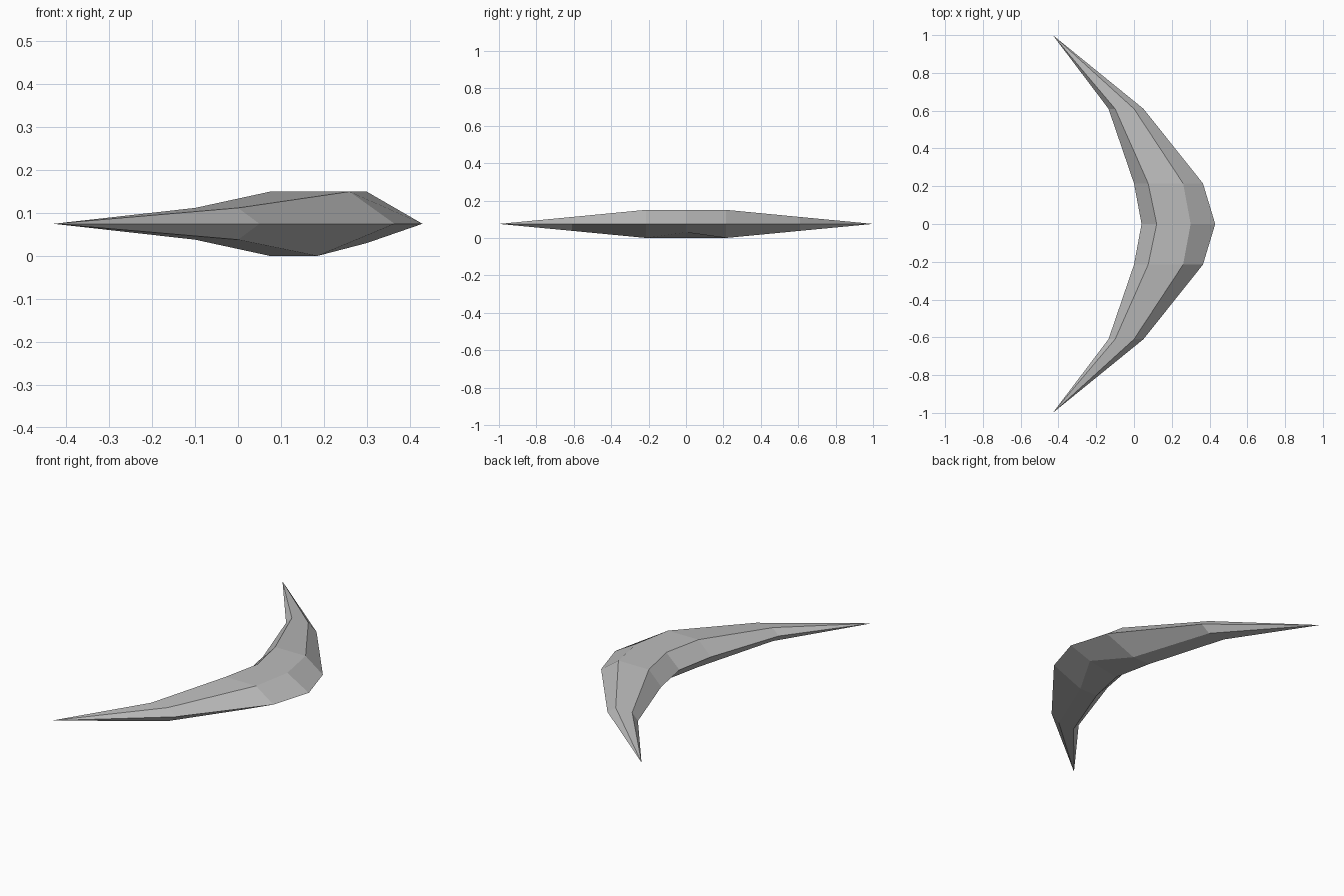
import bpy
import bmesh

cube = bpy.data.objects.get("Cube")
if cube:
    bpy.data.objects.remove(cube, do_unlink=True)

MID = 0.075  # height of the two sharp edges
TIP_X = -0.43

# Flat grey surface
grey = bpy.data.materials.new("plain grey")
grey.use_nodes = True
colour = (0.5, 0.5, 0.5, 1)
grey.diffuse_color = colour
grey.node_tree.nodes["Principled BSDF"].inputs["Base Color"].default_value = colour

# Sections from middle to end:
# y, inner edge, inner ridge, outer ridge, outer edge, half height, lower outer ridge (x, z)
sections = [
    (0.0, 0.04, 0.12, 0.30, 0.43, 0.075, (0.30, 0.03)),
    (0.215, 0.0, 0.075, 0.26, 0.365, 0.075, (0.185, 0.0)),
    (0.61, -0.135, -0.10, 0.0, 0.05, 0.037, (0.0, 0.038)),
]


def add_ring(bm, section, side):
    y, inner, ridge_in, ridge_out, outer, half, low = section
    outline = [(inner, MID), (ridge_in, MID + half), (ridge_out, MID + half),
               (outer, MID), low, (ridge_in, MID - half)]
    return [bm.verts.new((x, side * y, z)) for x, z in outline]


# Six-sided curved blade, pointed at both ends
bm = bmesh.new()
rings = [add_ring(bm, s, -1) for s in reversed(sections)]
rings += [add_ring(bm, s, 1) for s in sections[1:]]
for a, b in zip(rings, rings[1:]):
    for i in range(6):
        j = (i + 1) % 6
        bm.faces.new((a[i], a[j], b[j], b[i]))
for ring, side in ((rings[0], -1), (rings[-1], 1)):
    tip = bm.verts.new((TIP_X, side, MID))
    for i in range(6):
        bm.faces.new((ring[i], ring[(i + 1) % 6], tip))
bmesh.ops.recalc_face_normals(bm, faces=bm.faces)

mesh = bpy.data.meshes.new("curved_blade")
bm.to_mesh(mesh)
bm.free()
mesh.materials.append(grey)
blade = bpy.data.objects.new("curved_blade", mesh)
bpy.context.collection.objects.link(blade)
